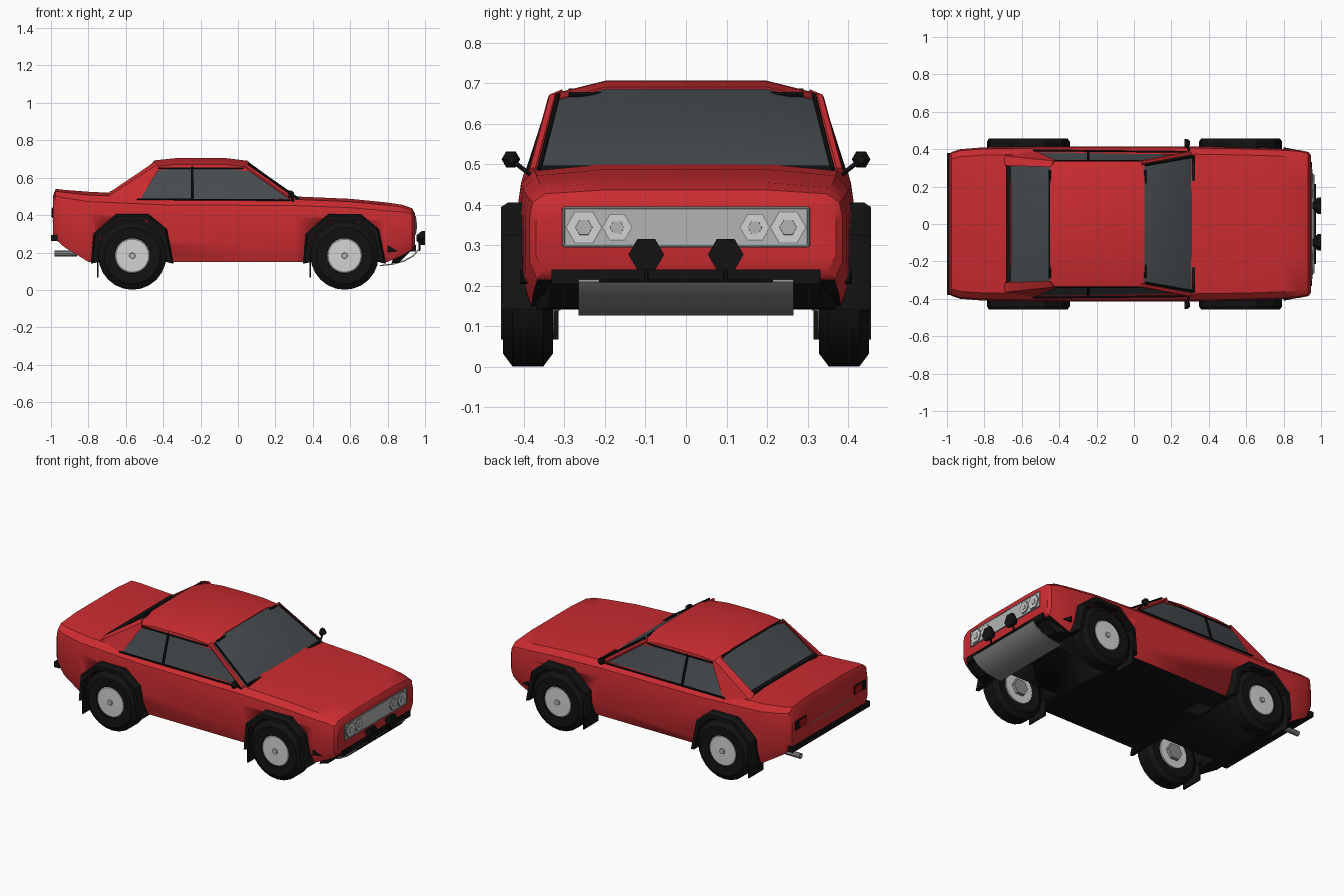
import bpy, bmesh, math
from mathutils import Vector

if "Cube" in bpy.data.objects:
    bpy.data.objects.remove(bpy.data.objects["Cube"])


def material(name, *rgb):
    m = bpy.data.materials.new(name)
    m.use_nodes = True
    m.diffuse_color = (*rgb, 1)
    m.node_tree.nodes["Principled BSDF"].inputs["Base Color"].default_value = (*rgb, 1)
    return m


RED = material("red_paint", 0.6, 0.025, 0.03)
GLASS = material("dark_glass", 0.06, 0.07, 0.078)
BLACK = material("black_rubber", 0.006, 0.006, 0.006)
RIM = material("light_rim", 0.65, 0.65, 0.65)
STEEL = material("grey_steel", 0.25, 0.26, 0.25)
GRILLE = material("pale_grille", 0.45, 0.46, 0.46)
TAIL = material("tail_red", 0.4, 0.01, 0.012)


def finish(name, bm, *mats, angle=32):
    bmesh.ops.recalc_face_normals(bm, faces=bm.faces)
    mesh = bpy.data.meshes.new(name)
    bm.to_mesh(mesh)
    bm.free()
    ob = bpy.data.objects.new(name, mesh)
    bpy.context.collection.objects.link(ob)
    for m in mats:
        mesh.materials.append(m)
    bpy.ops.object.select_all(action='DESELECT')
    ob.select_set(True)
    bpy.context.view_layer.objects.active = ob
    bpy.ops.object.shade_smooth_by_angle(angle=math.radians(angle))
    return ob


def loft(name, rings, *mats, under=None, angle=32):
    """Skin closed rings of points and cap both ends."""
    bm = bmesh.new()
    rows = [[bm.verts.new(p) for p in ring] for ring in rings]
    for a, b in zip(rows, rows[1:]):
        for i in range(len(a)):
            j = (i + 1) % len(a)
            bm.faces.new((a[i], a[j], b[j], b[i]))
    bm.faces.new(rows[0])
    bm.faces.new(rows[-1])
    if under is not None:
        bmesh.ops.recalc_face_normals(bm, faces=bm.faces)
        for f in bm.faces:
            f.material_index = int(f.normal.z < under)
    return finish(name, bm, *mats, angle=angle)


def hull(name, pts, mat, mirror=False):
    bm = bmesh.new()
    pts = pts + [(x, -y, z) for x, y, z in pts] if mirror else pts
    for p in pts:
        bm.verts.new(p)
    bmesh.ops.convex_hull(bm, input=bm.verts)
    return finish(name, bm, mat)


def box(name, x, y, z, mat):
    return hull(name, [(a, b, c) for a in x for b in y for c in z], mat)


def lathe(name, origin, axis, profile, mat, sides=24):
    """Spin (distance, radius) pairs round an axis through origin."""
    axis = Vector(axis).normalized()
    up = Vector((1, 0, 0)) if abs(axis.z) > 0.9 else Vector((0, 0, 1))
    u = axis.cross(up).normalized()
    v = axis.cross(u)
    turn = [math.tau * i / sides for i in range(sides)]
    return loft(name, [[Vector(origin) + axis * d + (u * math.cos(t) + v * math.sin(t)) * r
                        for t in turn] for d, r in profile], mat)


def bar(name, a, b, r, mat, sides=6):
    d = Vector(b) - Vector(a)
    return lathe(name, a, d, [(0, r), (d.length, r)], mat, sides)


# Body shell: one half section scaled along the length
half = [(0.95, 0), (1, 0.2), (1, 0.7), (0.98, 0.86), (0.9, 0.955), (0.5, 1)]
section = half + [(-w, h) for w, h in reversed(half)]
stations = [(-0.99, 0.29, 0.50, 0.37), (-0.975, 0.27, 0.54, 0.385), (-0.93, 0.23, 0.535, 0.4),
            (-0.8, 0.15, 0.525, 0.41), (-0.4, 0.15, 0.505, 0.415), (0.3, 0.15, 0.5, 0.415),
            (0.6, 0.15, 0.487, 0.41), (0.8, 0.15, 0.467, 0.402), (0.88, 0.185, 0.455, 0.396),
            (0.93, 0.215, 0.437, 0.386), (0.945, 0.24, 0.41, 0.37)]
body = loft("body", [[(x, w * a, lo + (hi - lo) * h) for a, h in section]
                     for x, lo, hi, w in stations], RED, BLACK, under=-0.7)

# Wheel wells
AXLES = {"rear": -0.565, "front": 0.57}
SIDES = {"left": 1, "right": -1}
for ax in AXLES.values():
    for s in SIDES.values():
        cutter = lathe("well_cutter", (ax, 0, 0.185), (0, s, 0), [(0.2, 0.195), (0.6, 0.195)], BLACK)
        cutter.hide_render = True
        mod = body.modifiers.new("well", 'BOOLEAN')
        mod.operation, mod.solver, mod.object = 'DIFFERENCE', 'EXACT', cutter
        mod.material_mode = 'TRANSFER'
        bpy.context.view_layer.objects.active = body
        bpy.ops.object.modifier_apply(modifier=mod.name)
        bpy.data.objects.remove(cutter)

# Wheels, flares and mud flaps
arch = [(-0.222, 0.14), (-0.208, 0.3), (-0.088, 0.405), (0.088, 0.405), (0.185, 0.325), (0.222, 0.14)]
lip = [(1, 0.37), (1, 0.44), (0.95, 0.457), (0.85, 0.457), (0.85, 0.37)]
for end, ax in AXLES.items():
    for side, s in SIDES.items():
        tag = f"{end}_{side}"
        hub, out = (ax, 0, 0.183), (0, s, 0)
        lathe("tyre_" + tag, hub, out, [(0.335, 0.1), (0.328, 0.15), (0.352, 0.182), (0.428, 0.182),
                                        (0.452, 0.15), (0.45, 0.095), (0.435, 0.092)], BLACK)
        lathe("rim_" + tag, hub, out, [(0.326, 0.096), (0.44, 0.096), (0.446, 0.088), (0.448, 0.02)], RIM)
        lathe("hub_cap_" + tag, hub, out, [(0.44, 0.018), (0.457, 0.016)], GRILLE, 8)
        lathe("inner_hub_" + tag, hub, out, [(0.31, 0.05), (0.33, 0.055)], STEEL, 6)
        loft("flare_" + tag, [[(ax + px * k, s * y, 0.185 + (pz - 0.185) * k) for k, y in lip]
                              for px, pz in arch], BLACK)
        box("mud_flap_" + tag, (ax - 0.188, ax - 0.18), (s * 0.315, s * 0.457), (0.067, 0.175), BLACK)

# Cabin glass and roof
hull("cabin_glass", [(0.315, 0.372, 0.48), (0.33, 0.15, 0.485), (-0.55, 0.386, 0.475),
                     (-0.67, 0.32, 0.505), (0.05, 0.325, 0.66), (-0.44, 0.328, 0.66),
                     (0.055, 0.2, 0.685), (-0.445, 0.2, 0.69)], GLASS, mirror=True)
roof_half = [(0.338, 0.65), (0.335, 0.672), (0.2, 0.706)]
roof_ring = roof_half + [(-y, z) for y, z in reversed(roof_half)]
loft("roof", [[(x, y, z - drop) for y, z in roof_ring]
              for x, drop in ((-0.45, 0.014), (-0.34, 0.002), (-0.2, 0), (-0.06, 0.002), (0.055, 0.016))], RED)

for side, s in SIDES.items():
    hull("rear_pillar_" + side, [(x, s * y, z) for x, y, z in (
        (-0.53, 0.392, 0.475), (-0.42, 0.342, 0.65), (-0.43, 0.337, 0.672), (-0.445, 0.305, 0.685),
        (-0.69, 0.312, 0.52), (-0.695, 0.365, 0.5), (-0.6, 0.37, 0.47))], RED)
    bar("front_pillar_" + side, (0.3, s * 0.377, 0.482), (0.04, s * 0.328, 0.664), 0.013, RED)
    bar("screen_side_trim_" + side, (0.325, s * 0.362, 0.487), (0.06, s * 0.315, 0.672), 0.006, BLACK)
    bar("window_post_" + side, (-0.245, s * 0.388, 0.485), (-0.245, s * 0.332, 0.66), 0.007, BLACK)
    bar("window_top_trim_" + side, (0.03, s * 0.336, 0.651), (-0.43, s * 0.338, 0.651), 0.005, BLACK)
    bar("belt_trim_" + side, (0.28, s * 0.386, 0.48), (-0.54, s * 0.394, 0.485), 0.005, BLACK)
    # Door mirrors
    bar("mirror_stalk_" + side, (0.295, s * 0.385, 0.475), (0.285, s * 0.43, 0.51), 0.006, BLACK)
    lathe("mirror_" + side, (0.27, s * 0.432, 0.512), (1, 0, 0), [(0, 0.023), (0.018, 0.021), (0.03, 0.01)], BLACK, 6)
bar("screen_top_trim", (0.06, -0.29, 0.672), (0.06, 0.29, 0.672), 0.007, BLACK)
bar("rear_window_top_trim", (-0.45, -0.29, 0.682), (-0.45, 0.29, 0.682), 0.006, BLACK)
box("rear_window_base_trim", (-0.685, -0.66), (-0.312, 0.312), (0.5, 0.528), BLACK)
box("screen_base_trim", (0.31, 0.325), (-0.36, 0.36), (0.48, 0.497), BLACK)

# Nose: grille with frame, hexagonal headlamps and fog lamps
box("grille", (0.94, 0.949), (-0.3, 0.3), (0.3, 0.39), GRILLE)
for z in (0.298, 0.392):
    bar("grille_frame_edge", (0.948, -0.302, z), (0.948, 0.302, z), 0.004, STEEL)
for side, s in SIDES.items():
    bar("grille_frame_end_" + side, (0.948, s * 0.302, 0.298), (0.948, s * 0.302, 0.392), 0.004, STEEL)
    for y, r in ((0.252, 0.046), (0.17, 0.038)):
        spot = (0.945, s * y, 0.344)
        lathe("headlamp_ring_" + side, spot, (1, 0, 0), [(0, r), (0.007, r)], STEEL, 6)
        lathe("headlamp_" + side, spot, (1, 0, 0), [(0, r * 0.92), (0.01, r * 0.92)], RIM, 6)
        lathe("headlamp_bulb_" + side, spot, (1, 0, 0), [(0, r * 0.5), (0.013, r * 0.45)], GRILLE, 6)
    lathe("fog_lamp_" + side, (0.955, s * 0.098, 0.277), (1, 0, 0),
          [(0, 0.018), (0.018, 0.036), (0.028, 0.044), (0.045, 0.044)], BLACK, 6)
    bar("fog_lamp_stem_" + side, (0.97, s * 0.098, 0.21), (0.97, s * 0.098, 0.27), 0.006, BLACK)
    hull("bumper_end_" + side, [(x, s * y, z) for x, y, z in (
        (0.8, 0.38, 0.2), (0.8, 0.41, 0.205), (0.8, 0.41, 0.24), (0.85, 0.4, 0.21), (0.85, 0.36, 0.2))], BLACK)
bar("fog_lamp_bar", (0.97, -0.215, 0.212), (0.97, 0.215, 0.212), 0.004, BLACK)

# Front bumper, valance and curved skid plate
box("front_bumper", (0.92, 0.953), (-0.332, 0.332), (0.205, 0.24), BLACK)
hull("valance", [(0.92, 0.33, 0.235), (0.92, 0.33, 0.205), (0.84, 0.372, 0.2), (0.82, 0.37, 0.142),
                 (0.86, 0.34, 0.145)], BLACK, mirror=True)
skid = [(0.965, 0.21), (0.94, 0.18), (0.89, 0.152), (0.83, 0.135), (0.76, 0.127)]
loft("skid_plate", [[(x, -0.265, z), (x, 0.265, z), (x - 0.003, 0.265, z + 0.006),
                     (x - 0.003, -0.265, z + 0.006)] for x, z in skid], STEEL)

# Tail: bumper, lamps, boot seam and exhaust
box("rear_bumper", (-1, -0.965), (-0.38, 0.38), (0.262, 0.295), BLACK)
for side, s in SIDES.items():
    box("tail_lamp_housing_" + side, (-0.995, -0.985), (s * 0.235, s * 0.345), (0.385, 0.44), BLACK)
    box("tail_lamp_" + side, (-0.998, -0.99), (s * 0.24, s * 0.305), (0.39, 0.435), TAIL)
bar("boot_seam", (-0.99, -0.2, 0.37), (-0.99, 0.2, 0.37), 0.003, STEEL)
lathe("exhaust", (-0.86, 0.27, 0.195), (-1, 0, 0), [(0, 0.016), (0.12, 0.017), (0.12, 0.012), (0.09, 0.012)], STEEL, 10)
